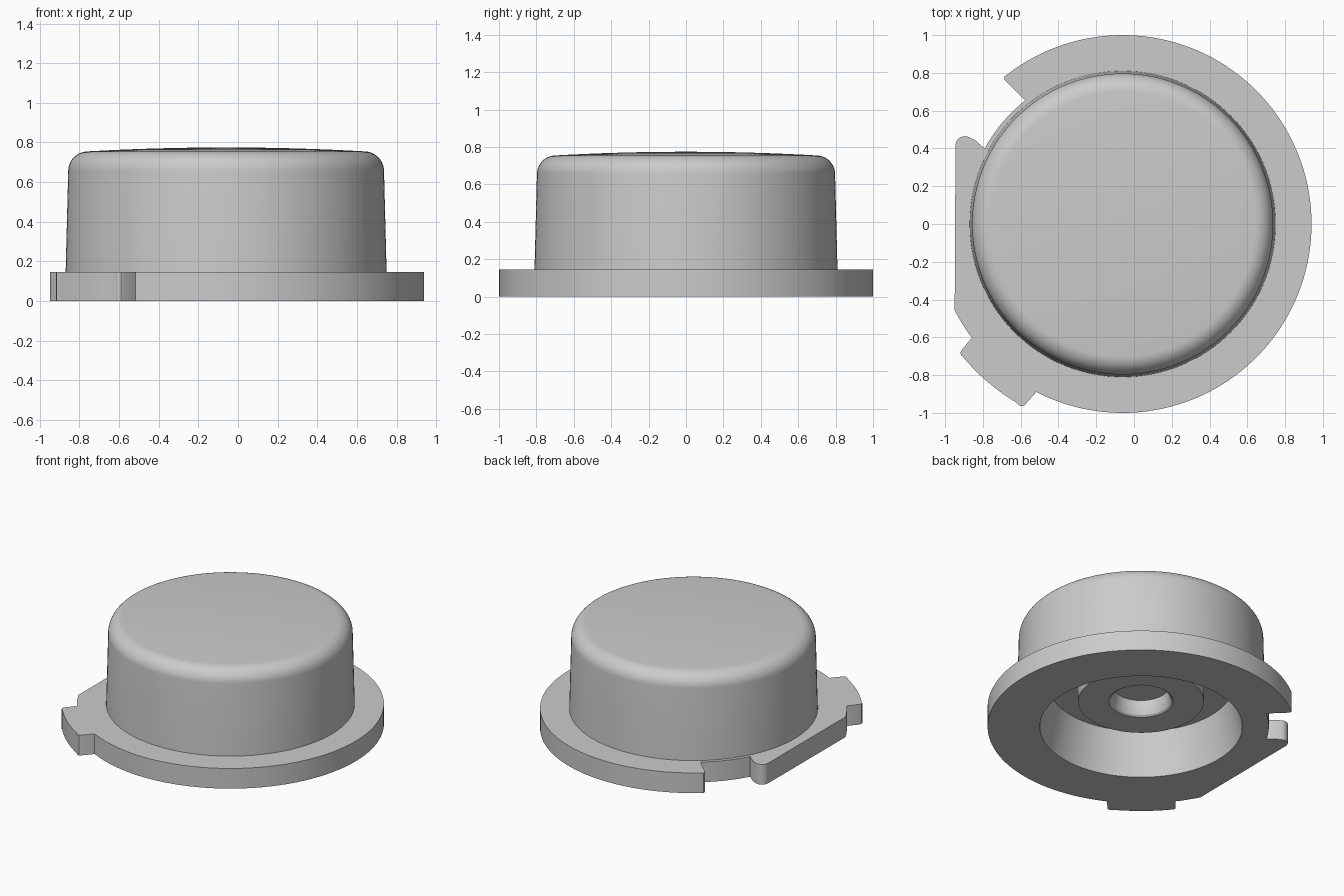
import bpy
import bmesh
from math import sin, cos, pi, atan2, radians
from mathutils import Vector, Matrix

if "Cube" in bpy.data.objects:
    bpy.data.objects.remove(bpy.data.objects["Cube"])

CX = -0.06        # axis of the round body
SEG = 128

grey = bpy.data.materials.new("plain grey")
grey.use_nodes = True
COLOUR = (0.6, 0.6, 0.6, 1)
grey.diffuse_color = COLOUR
grey.node_tree.nodes["Principled BSDF"].inputs["Base Color"].default_value = COLOUR


def arc(cx, cy, r, start, end, n):
    """Points on an arc, angles in degrees."""
    angles = [radians(start + (end - start) * i / n) for i in range(n + 1)]
    return [(cx + r * cos(a), cy + r * sin(a)) for a in angles]


def finish(obj):
    obj.data.materials.clear()
    obj.data.materials.append(grey)
    bpy.ops.object.select_all(action="DESELECT")
    obj.select_set(True)
    bpy.context.view_layer.objects.active = obj
    bpy.ops.object.shade_smooth_by_angle(angle=radians(30))


def lathe(name, profile):
    bm = bmesh.new()
    verts = [bm.verts.new((r, 0, z)) for r, z in profile]
    edges = [bm.edges.new(pair) for pair in zip(verts, verts[1:])]
    bmesh.ops.spin(bm, geom=verts + edges, axis=(0, 0, 1), cent=(0, 0, 0),
                   angle=2 * pi, steps=SEG)
    bmesh.ops.remove_doubles(bm, verts=bm.verts, dist=0.0001)
    bmesh.ops.recalc_face_normals(bm, faces=bm.faces)
    bm.transform(Matrix.Translation((CX, 0, 0)))
    mesh = bpy.data.meshes.new(name)
    bm.to_mesh(mesh)
    bm.free()
    obj = bpy.data.objects.new(name, mesh)
    bpy.context.collection.objects.link(obj)
    finish(obj)


def plate(name, loops, height):
    """Flat plate from closed outlines; later outlines are holes."""
    curve = bpy.data.curves.new(name, "CURVE")
    curve.dimensions = "2D"
    curve.fill_mode = "BOTH"
    curve.extrude = height / 2
    for loop in loops:
        spline = curve.splines.new("POLY")
        spline.points.add(len(loop) - 1)
        for point, (x, y) in zip(spline.points, loop):
            point.co = (x, y, height / 2, 1)
        spline.use_cyclic_u = True
    obj = bpy.data.objects.new(name, curve)
    bpy.context.collection.objects.link(obj)
    bpy.ops.object.select_all(action="DESELECT")
    obj.select_set(True)
    bpy.context.view_layer.objects.active = obj
    bpy.ops.object.convert(target="MESH")
    obj = bpy.context.object
    bm = bmesh.new()
    bm.from_mesh(obj.data)
    bmesh.ops.remove_doubles(bm, verts=bm.verts, dist=0.0001)
    bmesh.ops.recalc_face_normals(bm, faces=bm.faces)
    bm.to_mesh(obj.data)
    bm.free()
    finish(obj)


# Cap: crowned top, rounded shoulder, drafted wall, hollow underside with boss
crown = [(0.7 * i / 8, 0.775 - 0.02 * (i / 8) ** 2) for i in range(9)]
shoulder = arc(0.697, 0.655, 0.1, 84, 2, 12)
wall = [(0.81, 0.145), (0.66, 0)]
cavity = [(0.6, 0.31), (0.41, 0.31), (0.41, 0.19), (0.21, 0.19)]
socket = [(0.197, 0.2), (0.189, 0.22), (0.183, 0.26), (0.18, 0.3), (0, 0.3)]
lathe("cap", crown + shoulder + wall + cavity + socket)

# Flange outline: main rim, notch, flat side with rounded tip, locating tab
rim = arc(CX, 0, 1, -117.2, 128, 100)
rim_tip = [(-0.687, 0.78), (-0.685, 0.762)]
notch = arc(CX, 0, 0.833, 128.2, 151.3, 10)
flat_tip = [(-0.845, 0.447)] + arc(-0.895, 0.415, 0.05, 50, 180, 10)
flat_end = arc(CX, 0, 1, 207.2, 217, 6)
tab_side = [(-0.913, -0.668), (-0.919, -0.68), (-0.915, -0.696)]
tab = arc(CX, 0, 1.1, 219.5, 239, 10)
tab_end = [(-0.605, -0.962), (-0.59, -0.965), (-0.578, -0.958)]
outline = rim + rim_tip + notch + flat_tip + flat_end + tab_side + tab + tab_end

opening = arc(CX, 0, 0.66, 0, 360, SEG)[:-1]
plate("flange", [outline, opening], 0.145)
